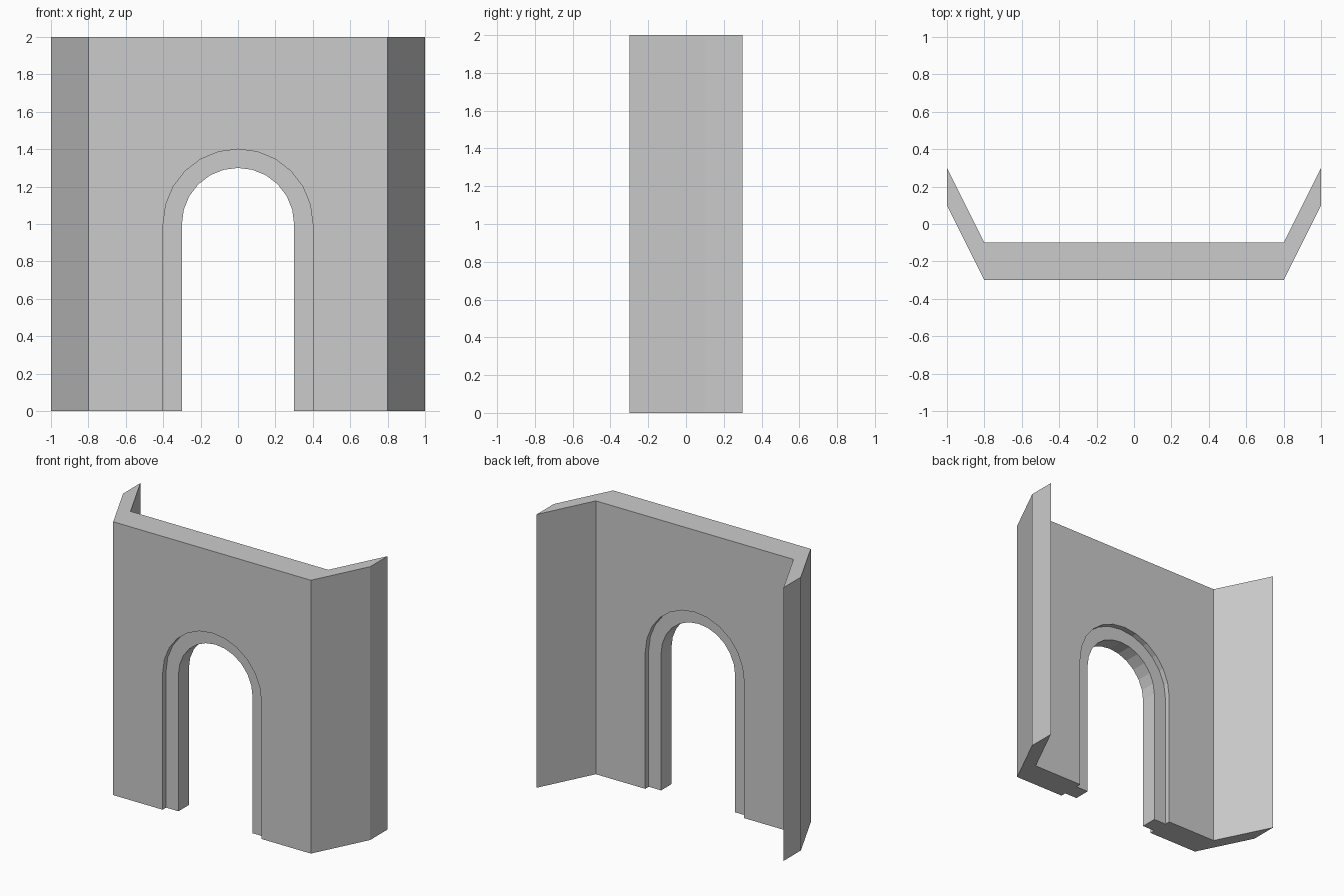
import bpy, bmesh
from math import cos, sin, pi
from mathutils import Vector

if "Cube" in bpy.data.objects:
    bpy.data.objects.remove(bpy.data.objects["Cube"])


def prism(name, points, offset):
    """Extrude a closed profile along an offset vector."""
    bm = bmesh.new()
    face = bm.faces.new([bm.verts.new(p) for p in points])
    ext = bmesh.ops.extrude_face_region(bm, geom=[face])
    verts = [v for v in ext["geom"] if isinstance(v, bmesh.types.BMVert)]
    bmesh.ops.translate(bm, verts=verts, vec=Vector(offset))
    bmesh.ops.recalc_face_normals(bm, faces=bm.faces)
    mesh = bpy.data.meshes.new(name)
    bm.to_mesh(mesh)
    bm.free()
    obj = bpy.data.objects.new(name, mesh)
    bpy.context.collection.objects.link(obj)
    return obj


def arch_cut(wall, name, radius, y0, y1):
    """Cut a round-headed opening between two depths."""
    arc = [(radius * cos(pi * i / 12), y0, 1 + radius * sin(pi * i / 12))
           for i in range(13)]
    cutter = prism(name, [(radius, y0, -0.1)] + arc + [(-radius, y0, -0.1)],
                   (0, y1 - y0, 0))
    cutter.hide_render = True
    mod = wall.modifiers.new(name, 'BOOLEAN')
    mod.operation = 'DIFFERENCE'
    mod.solver = 'EXACT'
    mod.object = cutter
    bpy.context.view_layer.objects.active = wall
    bpy.ops.object.modifier_apply(modifier=name)
    bpy.data.objects.remove(cutter)


# Wall with angled wings, extruded from its plan
right = [(0.8, -0.3), (1, 0.1), (1, 0.3), (0.8, -0.1)]
plan = right + [(-x, y) for x, y in reversed(right)]
wall = prism("arched_wall", [(x, y, 0) for x, y in plan], (0, 0, 2))

# Doorway, then the shallow surround recess on both faces
arch_cut(wall, "doorway", 0.3, -0.5, 0.1)
arch_cut(wall, "front_recess", 0.4, -0.5, -0.26)
arch_cut(wall, "back_recess", 0.4, -0.14, 0.1)
